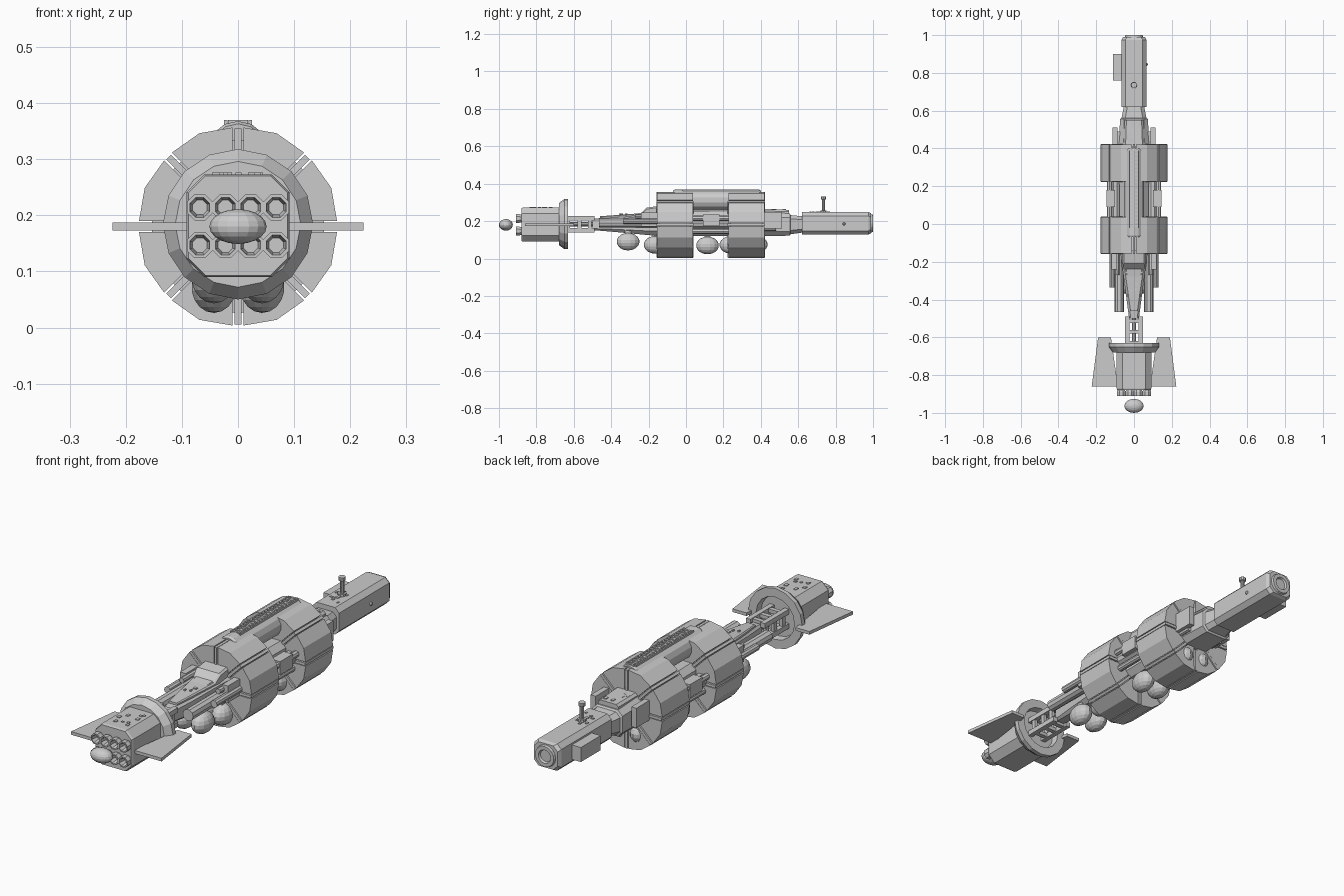
import bpy, bmesh, random
from math import pi, sin, cos, radians
from mathutils import Matrix, Vector

random.seed(4)
ZC = 0.18  # height of the long axis


def finish(name, bm):
    bmesh.ops.recalc_face_normals(bm, faces=bm.faces)
    me = bpy.data.meshes.new(name)
    bm.to_mesh(me)
    bm.free()
    ob = bpy.data.objects.new(name, me)
    bpy.context.collection.objects.link(ob)
    return ob


def skin(name, rings, cap=True, loop=False):
    """Join matching rings of points into a surface."""
    bm = bmesh.new()
    vs = [[bm.verts.new(p) for p in r] for r in rings]
    n = len(vs[0])
    pairs = list(zip(vs, vs[1:])) + ([(vs[-1], vs[0])] if loop else [])
    for a, b in pairs:
        for i in range(n):
            bm.faces.new((a[i], a[(i + 1) % n], b[(i + 1) % n], b[i]))
    if cap and not loop:
        bm.faces.new(vs[0])
        bm.faces.new(vs[-1])
    return finish(name, bm)


def hull(name, stations):
    """Chamfered box along y; station = y, half width, z low, z high, chamfer."""
    rings = []
    for y, w, lo, hi, c in stations:
        rings.append([(x, y, z) for x, z in (
            (-w + c, lo), (w - c, lo), (w, lo + c), (w, hi - c),
            (w - c, hi), (-w + c, hi), (-w, hi - c), (-w, lo + c))])
    return skin(name, rings)


def lathe(name, profile, x=0, z=ZC, n=16, loop=False, phase=0):
    """Turn (y, radius) pairs round a line parallel to y."""
    rings = [[(x + r * cos(phase + 2 * pi * i / n), y, z + r * sin(phase + 2 * pi * i / n))
              for i in range(n)] for y, r in profile]
    return skin(name, rings, loop=loop)


def box(name, x0, x1, y0, y1, z0, z1):
    bm = bmesh.new()
    bmesh.ops.create_cube(bm, size=1, matrix=Matrix.Translation(
        ((x0 + x1) / 2, (y0 + y1) / 2, (z0 + z1) / 2)) @ Matrix.Diagonal((x1 - x0, y1 - y0, z1 - z0, 1)))
    return finish(name, bm)


def side_box(name, x0, x1, *yz):
    for s in (-1, 1):
        box(name, *sorted((s * x0, s * x1)), *yz)


def ball(name, c, r, u=16, v=10):
    bm = bmesh.new()
    bmesh.ops.create_uvsphere(bm, u_segments=u, v_segments=v, radius=1,
                              matrix=Matrix.Translation(c) @ Matrix.Diagonal((*r, 1)))
    return finish(name, bm)


def tube_y(name, x, z, y0, y1, r, n=10):
    return lathe(name, [(y0, r), (y1, r)], x, z, n)


# Engine end: glow body, nozzles, block, collar
ball("exhaust_body", (0, -0.963, ZC), (0.051, 0.037, 0.031))
for z in (0.147, 0.214):
    for x in (-0.068, -0.0225, 0.0225, 0.068):
        lathe("engine_nozzle", [(-0.875, 0.02), (-0.89, 0.025), (-0.91, 0.025), (-0.91, 0.019), (-0.88, 0.014)],
              x, z, 8, phase=pi / 8)
hull("engine_block", [(-0.88, 0.088, 0.093, 0.27, 0.03), (-0.87, 0.092, 0.09, 0.273, 0.032),
                      (-0.66, 0.092, 0.09, 0.273, 0.032)])
lathe("engine_collar", [(-0.68, 0.112), (-0.65, 0.134), (-0.63, 0.134), (-0.63, 0.095), (-0.68, 0.088)],
      z=0.184, loop=True)

# Side fins
for s in (-1, 1):
    plan = [(0.122, -0.6), (0.19, -0.6), (0.224, -0.86), (0.085, -0.86)]
    skin("fin", [[(s * x, y, z) for x, y in plan] for z in (0.173, 0.187)])

# Open truss behind the collar
for x in (-0.036, 0.036):
    for z in (0.151, 0.215):
        box("truss_rail", x - 0.011, x + 0.011, -0.67, -0.49, z - 0.011, z + 0.011)
    for y in (-0.63, -0.57, -0.515):
        box("truss_post", x - 0.007, x + 0.007, y - 0.01, y + 0.01, 0.15, 0.216)
for y in (-0.63, -0.57, -0.515):
    for z in (0.151, 0.215):
        box("truss_crossbar", -0.036, 0.036, y - 0.01, y + 0.01, z - 0.008, z + 0.008)
tube_y("truss_core", 0, 0.183, -0.67, -0.48, 0.011, 8)

# Central hull from taper to neck
hull("main_hull", [(-0.5, 0.026, 0.152, 0.212, 0.008), (-0.38, 0.042, 0.142, 0.225, 0.014),
                   (-0.2, 0.066, 0.125, 0.25, 0.022), (-0.13, 0.075, 0.12, 0.255, 0.025),
                   (0.42, 0.08, 0.12, 0.25, 0.025), (0.555, 0.074, 0.122, 0.24, 0.022),
                   (0.56, 0.066, 0.13, 0.232, 0.02), (0.63, 0.052, 0.14, 0.225, 0.018)])
hull("upper_taper", [(-0.46, 0.022, 0.2, 0.226, 0.004), (-0.24, 0.055, 0.2, 0.242, 0.006),
                     (-0.21, 0.06, 0.2, 0.272, 0.008), (-0.14, 0.06, 0.2, 0.282, 0.008)])
hull("rear_deck", [(0.41, 0.055, 0.22, 0.265, 0.01), (0.55, 0.05, 0.22, 0.26, 0.01)])

# Segmented drums with ribs in the grooves
for y0, y1 in ((-0.156, 0.038), (0.226, 0.42)):
    lathe("drum_core", [(y0 + 0.012, 0.155), (y1 - 0.012, 0.155)])
    for k in range(8):
        a = k * pi / 4
        rot = Matrix.Rotation(a, 4, 'Y')
        mid = a + pi / 8
        g = 0.011
        # one wedge: straight groove walls either side, one ridge in the middle
        h = pi / 8
        half = [((r * sin(h) - g) if r < 0.1 else 0.18 * sin(h) - g * cos(h),
                 r * cos(h) if r < 0.1 else 0.18 * cos(h) + g * sin(h) * 0.1) for r in (0.06, 0.18)]
        prof = [(-half[0][0], half[0][1]), (-half[1][0], half[1][1]), (0, 0.18),
                half[1], half[0]]
        m = Matrix.Translation((0, 0, ZC)) @ Matrix.Rotation(mid, 4, 'Y')
        skin("drum_segment", [[m @ Vector((x, y, z)) for x, z in prof] for y in (y0, y1)])
        rib = box("drum_rib", -0.006, 0.006, y0 - 0.003, y1 + 0.003, 0.07, 0.175)
        rib.data.transform(Matrix.Translation((0, 0, ZC)) @ rot)

# Dorsal spine with toothed track
lathe("dorsal_spine", [(-0.07, 0.05), (-0.06, 0.055), (0.39, 0.055), (0.4, 0.05)], z=0.313, n=14, phase=pi / 14)
for x in (-0.022, 0.022):
    box("track_rail", x - 0.003, x + 0.003, -0.02, 0.39, 0.35, 0.37)
for i in range(20):
    y = -0.015 + i * 0.021
    box("track_tooth", -0.018, 0.018, y, y + 0.01, 0.355, 0.37)

# Paired tanks under the hull
for y, z in ((-0.31, 0.09), (-0.165, 0.073), (0.115, 0.07), (0.24, 0.073), (0.375, 0.075)):
    for s in (-1, 1):
        ball("belly_tank", (s * 0.043, y, z), (0.041, 0.061, 0.047), 14, 9)
        box("tank_mount", s * 0.04 - 0.008, s * 0.04 + 0.008, y - 0.015, y + 0.015, z + 0.03, 0.16)

# Side pipes and equipment boxes
for s in (-1, 1):
    tube_y("booster_pipe", s * 0.078, 0.19, -0.465, -0.15, 0.026)
    tube_y("side_pipe", s * 0.115, 0.2, -0.335, -0.15, 0.016)
    tube_y("thin_pipe", s * 0.09, 0.225, -0.27, -0.15, 0.012, 8)
    tube_y("link_pipe_wide", s * 0.1, 0.19, 0.02, 0.24, 0.03)
    tube_y("link_pipe_low", s * 0.11, 0.145, 0.02, 0.24, 0.015)
    tube_y("link_pipe_high", s * 0.13, 0.215, 0.02, 0.24, 0.014, 8)
    tube_y("rear_pipe", s * 0.085, 0.16, 0.4, 0.48, 0.012, 8)
side_box("side_pod", 0.09, 0.118, -0.24, -0.15, 0.17, 0.245)
side_box("link_pod", 0.1, 0.145, 0.09, 0.18, 0.175, 0.235)
side_box("rear_pod", 0.088, 0.113, 0.41, 0.512, 0.16, 0.248)
side_box("rear_pod_mount", 0.06, 0.09, 0.42, 0.49, 0.18, 0.225)

# Command module with recessed docking port
hull("command_module", [(0.62, 0.066, 0.128, 0.248, 0.02), (0.975, 0.066, 0.128, 0.248, 0.02),
                        (0.99, 0.058, 0.135, 0.242, 0.022)])
lathe("docking_port", [(0.985, 0.05), (1.0, 0.046), (1.0, 0.03), (0.991, 0.026)], z=0.188, n=16)
box("side_crate", -0.11, -0.06, 0.76, 0.9, 0.155, 0.22)
for s in (-1, 1):
    ball("porthole", (s * 0.066, 0.845, 0.185), (0.008, 0.008, 0.008), 8, 6)

# Antenna mast
mast = lathe("antenna_mast", [(0, 0.018), (0.012, 0.018), (0.012, 0.009), (0.068, 0.009),
                              (0.07, 0.015), (0.085, 0.015)], z=0, n=10)
mast.data.transform(Matrix.Translation((0, 0.735, 0.246)) @ Matrix.Rotation(radians(90), 4, 'X'))

# Scattered surface details
for name, ya, yb, w, z, count in (("engine_detail", -0.84, -0.7, 0.045, 0.272, 10),
                                  ("module_detail", 0.65, 0.8, 0.035, 0.247, 8),
                                  ("deck_detail", 0.43, 0.53, 0.035, 0.26, 8),
                                  ("taper_detail", -0.36, -0.26, 0.025, 0.236, 4)):
    for _ in range(count):
        x, y = random.uniform(-w, w), random.uniform(ya, yb)
        a, b = random.uniform(0.003, 0.008), random.uniform(0.004, 0.01)
        box(name, x - a, x + a, y - b, y + b, z - 0.012, z + 0.004)
